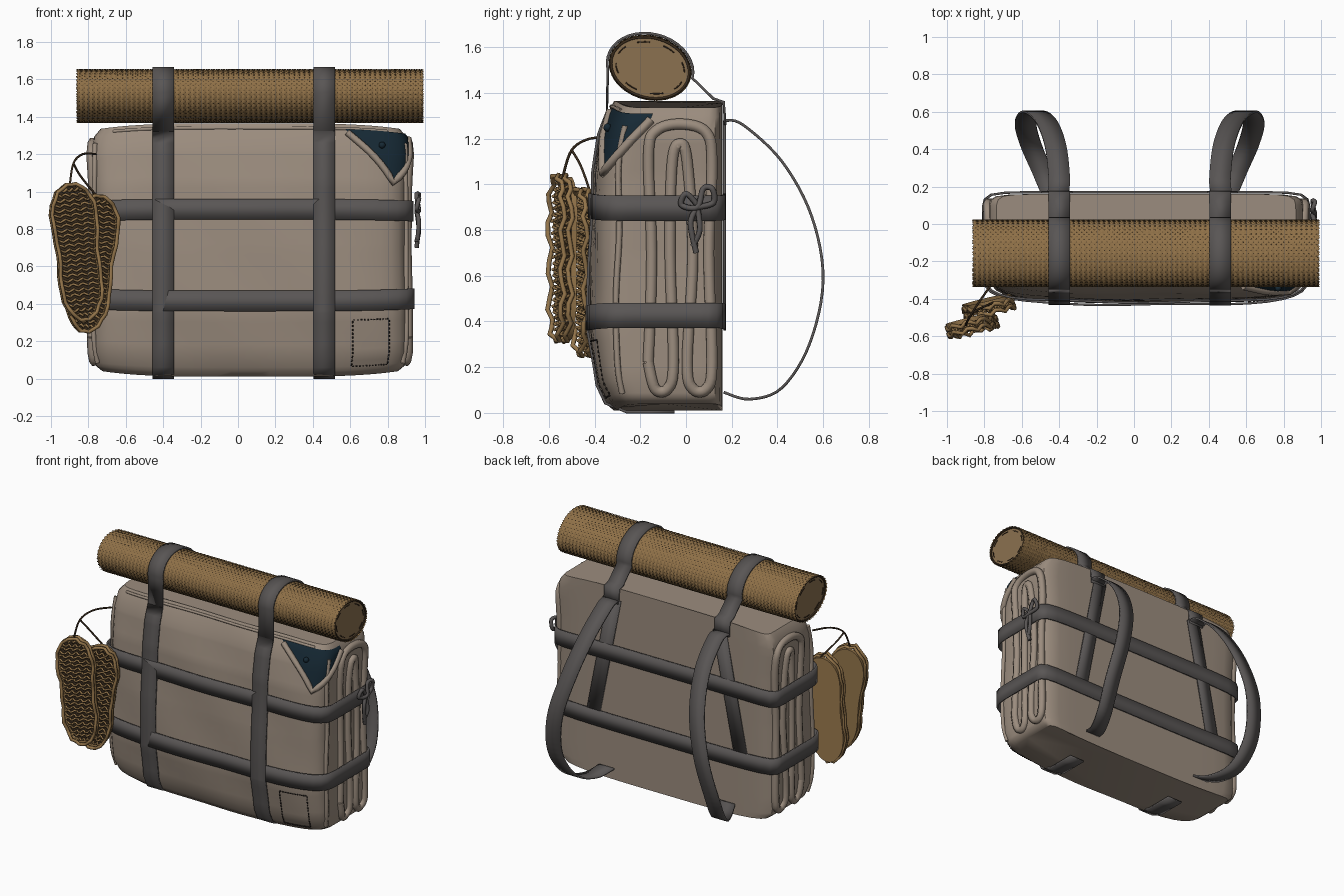
import bpy, bmesh, math
from mathutils import Vector, Matrix

if "Cube" in bpy.data.objects:
    bpy.data.objects.remove(bpy.data.objects["Cube"])


def material(name, *rgb):
    m = bpy.data.materials.new(name)
    m.use_nodes = True
    m.diffuse_color = (*rgb, 1)
    m.node_tree.nodes["Principled BSDF"].inputs["Base Color"].default_value = (*rgb, 1)
    return m


CANVAS = material("canvas", .33, .265, .21)
STRAP = material("strap grey", .1, .092, .09)
NAVY = material("navy lining", .008, .022, .035)
STRAW = material("mat straw", .27, .16, .062)
GAP = material("dark gap", .04, .024, .012)
CORE = material("mat end", .26, .165, .08)
ROPE = material("sandal rope", .3, .18, .07)
STITCH = material("stitch", .025, .02, .018)


def finish(name, bm, *mats, solid=0):
    me = bpy.data.meshes.new(name)
    bmesh.ops.recalc_face_normals(bm, faces=bm.faces)
    bm.to_mesh(me)
    bm.free()
    ob = bpy.data.objects.new(name, me)
    bpy.context.collection.objects.link(ob)
    for m in mats:
        me.materials.append(m)
    if solid:
        mod = ob.modifiers.new("thickness", "SOLIDIFY")
        mod.thickness, mod.offset = solid, 0
    bpy.ops.object.select_all(action="DESELECT")
    ob.select_set(True)
    bpy.context.view_layer.objects.active = ob
    bpy.ops.object.shade_smooth_by_angle(angle=math.radians(40))
    return ob


def smooth(pts, steps=6):
    """Catmull-Rom path through the points."""
    p = [Vector(q) for q in pts]
    p = [p[0]] + p + [p[-1]]
    out = []
    for a, b, c, d in zip(p, p[1:], p[2:], p[3:]):
        for i in range(steps):
            t = i / steps
            out.append(b + .5 * t * (c - a + t * (2 * a - 5 * b + 4 * c - d + t * (3 * b - a - 3 * c + d))))
    return out + [p[-1]]


def strips(bm, rows, closed=False):
    vs = [[bm.verts.new(q) for q in r] for r in rows]
    for a, b in zip(vs, vs[1:] + vs[:1] if closed else vs[1:]):
        for i in range(len(a) - 1):
            bm.faces.new((a[i], a[i + 1], b[i + 1], b[i]))
    return vs


def ribbon(name, path, width, mat, axis=(1, 0, 0), closed=False, solid=.012):
    bm = bmesh.new()
    w = Vector(axis) * width / 2
    strips(bm, [(Vector(p) - w, Vector(p) + w) for p in path], closed)
    return finish(name, bm, mat, solid=solid)


def tubes(name, paths, r, mat, cyclic=False):
    cu = bpy.data.curves.new(name, "CURVE")
    cu.dimensions, cu.bevel_depth, cu.bevel_resolution = "3D", r, 1
    cu.use_fill_caps = True
    for path in paths:
        s = cu.splines.new("POLY")
        s.points.add(len(path) - 1)
        for pt, q in zip(s.points, path):
            pt.co = (*q, 1)
        s.use_cyclic_u, s.use_smooth = cyclic, True
    cu.materials.append(mat)
    ob = bpy.data.objects.new(name, cu)
    bpy.context.collection.objects.link(ob)


# Pack body: height, front y, half width
PROFILE = [(.01, -.29, .79), (.04, -.325, .825), (.12, -.365, .84), (.35, -.4, .84), (.7, -.395, .832),
           (1.05, -.38, .835), (1.22, -.35, .845), (1.32, -.315, .835), (1.365, -.29, .8)]
MID, BACK = .065, .16


def section(z):
    for (a, fa, ha), (b, fb, hb) in zip(PROFILE, PROFILE[1:]):
        if z <= b:
            t = (z - a) / (b - a)
            return fa + t * (fb - fa), ha + t * (hb - ha)
    return PROFILE[-1][1:]


def body_point(u, v, z, off=0, side=None):
    """Point on the cloth; u and v walk a square that is rounded to the pack."""
    front, half = section(z)
    n = 7 if v < 0 else 14
    k = (abs(u) ** n + abs(v) ** n) ** (-1 / n)
    u, v = u * k, v * k
    x = MID + u * (half + (off if side is None else side))
    y = (front + BACK) / 2 + v * ((BACK - front) / 2 + off)
    if v < 0:
        y += v * (.022 * (1 - u * u) + .004 * math.sin(9 * z + 7 * u))
    return Vector((x, y, z - (z / 1.37 - .5) * .06 * u ** 4))


def walk(n):
    e = [-1 + 2 * i / n for i in range(n)]
    return [(t, -1) for t in e] + [(1, t) for t in e] + [(-t, 1) for t in e] + [(-1, -t) for t in e]


bm = bmesh.new()
levels = sorted({p[0] for p in PROFILE} | {.06 * i for i in range(1, 23)})
ring = walk(16)
rows = strips(bm, [[body_point(u, v, z) for u, v in ring + ring[:1]] for z in levels])
bm.faces.new(rows[0][:-1])
bm.faces.new(rows[-1][:-1])
bmesh.ops.remove_doubles(bm, verts=bm.verts, dist=.0001)
finish("pack_body", bm, CANVAS)

# Folded blanket edges on both sides, and the hems of the front panel
FOLD = [(-.165, .2), (-.15, .7), (-.165, 1.15), (-.13, 1.26), (-.02, 1.29), (.09, 1.25), (.115, 1.1), (.1, .7),
        (.115, .2), (.09, .08), (.03, .08), (.005, .2), (.03, .7), (.005, 1.12), (-.025, 1.2), (-.06, 1.12),
        (-.07, .7), (-.055, .2), (-.08, .08), (-.135, .08), (-.165, .2)]


def side_point(s, y, z, lift):
    front = section(z)[0]
    return body_point(s, (2 * y - front - BACK) / (BACK - front), z, 0, lift)


for s, label in ((1, "left"), (-1, "right")):
    loop = smooth([(0, y, z) for y, z in FOLD])
    tubes("blanket_fold_" + label, [[side_point(s, p.y, p.z, .004) for p in loop]], .027, CANVAS)
    edge = [side_point(s, y, z, .006) for y, z in
            ((-.28, .06), (-.3, .2), (-.31, .5), (-.29, .8), (-.3, 1.1), (-.27, 1.28))]
    tubes("panel_hem_" + label, [smooth(edge)], .014, CANVAS)
tubes("top_hem", [[body_point(-.95 + .1 * i, -.97, 1.34, -.002) for i in range(20)]], .01, CANVAS)

# Turned down corner with its lining
cols = [(.62 + .38 * i / 8, -1, 1.33 - .26 * i / 8) for i in range(9)]
cols += [(1, -1 + .7 * i / 8, 1.07 + .25 * i / 8) for i in range(1, 9)]
bm = bmesh.new()
strips(bm, [[body_point(u, v, lo + (1.338 - lo) * j / 5, .008) for j in range(6)] for u, v, lo in cols])
finish("corner_lining", bm, NAVY)
tubes("corner_hem", [[body_point(u, v, lo - .01, .008) for u, v, lo in cols]], .02, CANVAS)
bm = bmesh.new()
bmesh.ops.create_uvsphere(bm, u_segments=12, v_segments=8, radius=.018,
                          matrix=Matrix.Translation(body_point(.86, -1, 1.26, .015)))
finish("corner_button", bm, NAVY)

# Sewn patch
patch = lambda a, b, off: body_point(.65 + .29 * a, -1, .06 + .25 * b, off)
bm = bmesh.new()
strips(bm, [[patch(i / 8, j / 8, .006) for j in range(9)] for i in range(9)])
finish("patch", bm, CANVAS)
dashes = []
for i in range(12):
    a, b = (i + .2) / 12, (i + .7) / 12
    for f in (lambda t: (t, 0), lambda t: (t, 1), lambda t: (0, t), lambda t: (1, t)):
        dashes.append([patch(*f(a), .009), patch(*f(b), .009)])
tubes("patch_stitches", dashes, .004, STITCH)

# Horizontal straps
for name, z in (("upper_band", .905), ("lower_band", .415)):
    ribbon(name, [body_point(u, v, z, .01, .034) for u, v in ring], .11, STRAP, (0, 0, 1), True)

# Bed roll: core, woven strands, end rings
RY, RZ, X0, X1 = .172, .134, -.85, .978


def roll(x, a, off=0):
    return Vector((x, -.157 + (RY + off) * math.cos(a), 1.51 + (RZ + off) * math.sin(a) - .02 * math.cos(a)))


bm = bmesh.new()
circle = [2 * math.pi * i / 48 for i in range(49)]
rows = strips(bm, [[roll(x, a) for a in circle] for x in (X0, X1)])
for f in bm.faces:
    f.material_index = 1
for r in rows:
    bm.faces.new(r[:-1])
bmesh.ops.remove_doubles(bm, verts=bm.verts, dist=.0001)
finish("bedroll_core", bm, CORE, GAP)

bm = bmesh.new()
STRANDS, TURNS, W = 36, 1.9, .0052
count = int(4 * STRANDS * TURNS)
for d in (1, -1):
    for i in range(STRANDS):
        line = []
        for k in range(count + 1):
            a = 2 * math.pi * (i / STRANDS + d * TURNS * k / count)
            x = X0 - .01 + (X1 - X0 + .02) * k / count
            off = .006 + d * .003 * math.cos(math.pi * k / 2)
            line.append([roll(x + e * d * W, a - e * W / .155, off) for e in (-1, 1)])
        strips(bm, line)
finish("bedroll_weave", bm, STRAW)
for x in (X0 - .002, X1 + .002):
    tubes("roll_end_ring", [[roll(x, a, -.022) for a in circle[i:i + 4]] for i in range(0, 46, 6)], .003, GAP)
    tubes("roll_end_edge", [[roll(x, a, -.001) for a in circle[:-1]]], .006, GAP, True)

# Long straps: up the front, over the roll and down the back; then the shoulder loops
SHOULDER = [(.435, .172, 1.28), (.43, .25, 1.26), (.45, .42, 1.1), (.5, .55, .86), (.57, .6, .58), (.61, .54, .3),
            (.58, .42, .11), (.52, .28, .06), (.47, .165, .09)]
for s, label in ((1, "left"), (-1, "right")):
    x = .03 + s * .43
    under = [Vector((x, y, .004)) for y in (-.05, -.15, -.26)]
    front = [body_point((x - MID) / section(z)[1], -1, z, .012) for z in levels[1:-1]]
    front = [Vector((x, p.y, p.z)) for p in front]
    over = [roll(x, math.radians(a), .016) for a in range(190, -11, -10)]
    down = [Vector((x, y, z)) for y, z in ((.12, 1.375), (.165, 1.36), (.172, 1.26))]
    ribbon("long_strap_" + label, under + front + over + down, .115, STRAP)
    ribbon("shoulder_strap_" + label, smooth([(.03 + s * a, y, z) for a, y, z in SHOULDER]), .115, STRAP)
    ribbon("back_strap_" + label, [(.03 + s * .41, .168, 1.28), (.03 + s * .58, .168, .42)], .1, STRAP)

# Bow on the side
KNOT = [(.05, .91), (.0, .96), (-.02, .91), (.05, .9), (.075, .98), (.115, .98), (.12, .92), (.05, .9)]
TAILS = [[(.05, .9), (.02, .83), (.045, .7)], [(.05, .9), (.06, .8), (.03, .73)]]
bow = [[(.955 + .012 * (i % 2), y, z) for i, (y, z) in enumerate(p)] for p in [KNOT] + TAILS]
tubes("bow", [smooth(p) for p in bow], .013, STRAP)


# Sandals: flat sole, rope rows and rope rims
def sandal(name, centre, tilt):
    m = Matrix.Translation(centre) @ Matrix.Rotation(math.radians(tilt), 4, "Y") @ Matrix.Rotation(.25, 4, "Z")

    def half(h):
        return .118 * max(0, 1 - abs(h) ** 3.2) ** .5 * (1 - .1 * math.cos(4 * h) + .1 * h)

    rim = [math.sin(math.pi * (i / 20 - .5)) for i in range(21)]
    outline = [(half(h), h) for h in rim] + [(-half(h), h) for h in rim[-2:0:-1]]
    bm = bmesh.new()
    rings = [[bm.verts.new(m @ Vector((x, y, .36 * h))) for x, h in outline] for y in (-.01, .015)]
    bm.faces.new(rings[0]).material_index = 1
    bm.faces.new(rings[1])
    for i in range(len(outline)):
        bm.faces.new((rings[0][i - 1], rings[0][i], rings[1][i], rings[1][i - 1]))
    finish(name + "_sole", bm, ROPE, GAP)
    for k, y in enumerate((-.015, -.05)):
        tubes(name + "_rim_%d" % k, [[m @ Vector((x, y + .012 * math.sin(i * 2), .365 * h + .004 * math.cos(i * 3)))
              for i, (x, h) in enumerate(outline)]], .011, ROPE, True)
    lines = []
    for j in range(26):
        h = -.93 + 1.86 * j / 25
        lines.append([m @ Vector((half(h) * (t / 8 - 1), -.028 + .012 * math.cos(math.pi * (t / 2 + j)),
                     .36 * h + .007 * math.sin(t * 1.6))) for t in range(17)])
    tubes(name + "_weave", lines, .007, ROPE)


sandal("front_sandal", (-.865, -.52, .675), -6)
sandal("rear_sandal", (-.79, -.42, .615), 6)
tubes("sandal_cord", [smooth([(-.9, -.54, 1.03), (-.88, -.5, 1.15), (-.83, -.42, 1.2), (-.76, -.32, 1.2)]),
                      smooth([(-.75, -.42, .97), (-.84, -.46, 1.08), (-.88, -.5, 1.15)])], .006, GAP)
